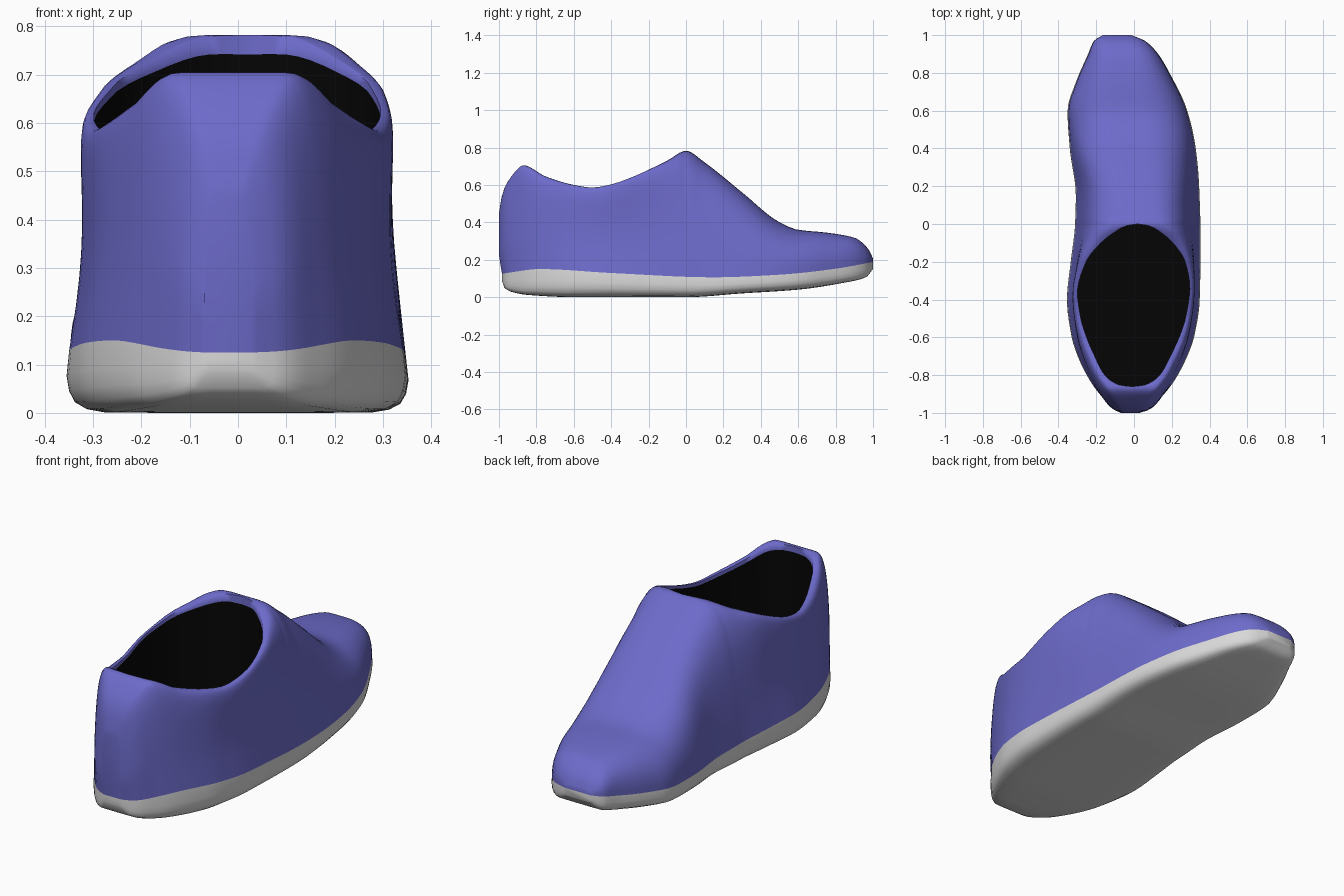
import bpy, bmesh, math

if "Cube" in bpy.data.objects:
    bpy.data.objects.remove(bpy.data.objects["Cube"])

# ---------- helpers ----------
def curve(*pts):
    """Smooth monotone curve through (y, value) points."""
    n = len(pts)
    d = [(pts[i+1][1]-pts[i][1])/(pts[i+1][0]-pts[i][0]) for i in range(n-1)]
    m = [d[0]] + [0 if a*b <= 0 else 2*a*b/(a+b) for a, b in zip(d, d[1:])] + [d[-1]]
    def f(y):
        y = min(max(y, pts[0][0]), pts[-1][0])
        i = max(k for k in range(n-1) if pts[k][0] <= y)
        h = pts[i+1][0]-pts[i][0]
        t = (y-pts[i][0])/h
        return ((2*t**3-3*t*t+1)*pts[i][1] + (t**3-2*t*t+t)*h*m[i]
                + (3*t*t-2*t**3)*pts[i+1][1] + (t**3-t*t)*h*m[i+1])
    return f

def material(name, rgb):
    mat = bpy.data.materials.new(name)
    mat.diffuse_color = (*rgb, 1)
    mat.use_nodes = True
    mat.node_tree.nodes["Principled BSDF"].inputs["Base Color"].default_value = mat.diffuse_color
    return mat

def make_object(name, strips, caps, mat, flip=False):
    """Skin grids of points (lists of rows) and add cap polygons."""
    bm = bmesh.new()
    for rows in strips:
        vs = [[bm.verts.new(p) for p in r] for r in rows]
        for a, b in zip(vs, vs[1:]):
            for i in range(len(a)-1):
                bm.faces.new((a[i], a[i+1], b[i+1], b[i]))
    for c in caps:
        bm.faces.new([bm.verts.new(p) for p in c])
    bmesh.ops.remove_doubles(bm, verts=bm.verts, dist=1e-4)
    bmesh.ops.dissolve_degenerate(bm, edges=bm.edges, dist=1e-5)
    bmesh.ops.recalc_face_normals(bm, faces=bm.faces)
    if flip:
        bmesh.ops.reverse_faces(bm, faces=bm.faces)
    me = bpy.data.meshes.new(name)
    bm.to_mesh(me)
    bm.free()
    me.materials.append(mat)
    ob = bpy.data.objects.new(name, me)
    bpy.context.collection.objects.link(ob)
    bpy.ops.object.select_all(action='DESELECT')
    ob.select_set(True)
    bpy.context.view_layer.objects.active = ob
    bpy.ops.object.shade_smooth_by_angle(angle=math.radians(75))
    return ob

def spaced(a, b, n):
    return [a + (b-a)*(1-math.cos(math.pi*i/n))/2 for i in range(n+1)]

# ---------- shape curves along the length ----------
left = curve((-1, -.07), (-.98, -.115), (-.9, -.187), (-.8, -.25), (-.7, -.298), (-.6, -.33),
             (-.4, -.355), (-.2, -.335), (0, -.312), (.15, -.308), (.4, -.34), (.6, -.352),
             (.75, -.308), (.9, -.243), (.97, -.212), (1, -.165))
right = curve((-1, .03), (-.98, .09), (-.9, .165), (-.8, .232), (-.7, .282), (-.6, .318),
              (-.4, .348), (-.1, .353), (.2, .345), (.4, .327), (.6, .282), (.8, .188),
              (.9, .128), (.97, .058), (1, -.015))
bottom = curve((-1, .09), (-.985, .05), (-.95, .03), (-.85, .012), (-.6, 0), (0, 0),
               (.3, .02), (.6, .04), (.85, .078), (.96, .105), (1, .15))
sole_line = curve((-1, .125), (-.95, .132), (-.78, .15), (-.4, .129), (.15, .106), (.5, .12),
                  (.8, .152), (1, .188))
top = curve((-1, .45), (-.98, .56), (-.93, .65), (-.87, .705), (-.75, .645), (-.6, .6),
            (-.5, .586), (-.4, .603), (-.3, .637), (-.1, .73), (0, .782), (.1, .72), (.3, .56),
            (.5, .4), (.6, .36), (.75, .345), (.9, .318), (.95, .285), (.985, .24), (1, .205))
opening = curve((-.86, 0), (-.855, .06), (-.8, .145), (-.7, .2), (-.6, .245), (-.5, .277),
                (-.35, .297), (-.2, .262), (-.1, .19), (-.04, .115), (-.008, .055), (0, 0))
# half width of the flat crest, always a little wider than the opening
crest = curve((-1, .02), (-.93, .07), (-.86, .11), (-.8, .152), (-.7, .206), (-.6, .25),
              (-.5, .281), (-.35, .301), (-.2, .267), (-.1, .196), (-.04, .128), (0, .085),
              (.1, .065), (.3, .055), (.8, .04), (1, .02))
lip = curve((-.86, .03), (-.7, .018), (-.3, .015), (-.1, .025), (0, .04))
pinch = curve((-1, .0), (-.75, .05), (-.4, .07), (.2, .055), (.6, 0), (1, 0))
squareness = curve((-1, 2.8), (-.4, 2.9), (-.1, 2.6), (.1, 2.35), (.5, 2.3), (1, 2.6))
tuck = curve((-1, .016), (-.8, 0), (1, 0))      # sole sits in slightly at the heel

heel_ys, open_ys, toe_ys = spaced(-1, -.86, 10), spaced(-.86, 0, 32), spaced(0, 1, 36)
ys = heel_ys[:-1] + open_ys + toe_ys[1:]

def middle(y):
    return (left(y)+right(y))/2

def upper_side(y, side, n=16):
    """Wall from the sole line up to the crest, then in to the rim or centre line."""
    m, w = middle(y), crest(y)
    h = (right(y)-left(y))/2*.985
    e = 2/squareness(y)
    pts = []
    for i in range(n+1):
        a = math.pi/2*i/n
        c, s = max(math.cos(a), 0)**e if i < n else 0, math.sin(a)**e
        x = (w + (h-w)*c) * (1 - pinch(y)*math.sin(math.pi*s))
        pts.append((m + side*x, y + tuck(y)*max(0, 1-s/.3),
                    sole_line(y) + (top(y)-sole_line(y))*s))
    return pts + [rim(y, side, top(y))]

def sole_side(y, side):
    """From the centre of the tread round the edge to the sole line."""
    m, h = middle(y), (right(y)-left(y))/2
    zb, zs = bottom(y), sole_line(y)
    prof = ((0, 0), (.45, 0), (.78, .01), (.88, .06), (.95, .17), (.985, .35), (1, .6), (.985, 1))
    return [(m + side*h*x, y + tuck(y), zb + (zs-zb)*z) for x, z in prof]

def rim(y, side, z):
    return (middle(y) + side*opening(y), y, z)

blue = material("blue_upper", (.152, .147, .595))
grey = material("light_grey_sole", (.69, .69, .69))
black = material("black_lining", (.0015, .0015, .0015))

# ---------- upper: two walls, ends, and the lip turned into the opening ----------
strips = [[upper_side(y, s) for y in ys] for s in (-1, 1)]
strips += [[[rim(y, s, top(y)), rim(y, s, top(y)-lip(y))] for y in open_ys] for s in (-1, 1)]
caps = [upper_side(y, -1) + upper_side(y, 1)[-2::-1] for y in (-1, 1)]
make_object("shoe_upper", strips, caps, blue)

# ---------- sole ----------
strips = [[sole_side(y, s) for y in ys] for s in (-1, 1)]
caps = [sole_side(y, -1)[::-1] + sole_side(y, 1)[1:] for y in (-1, 1)]
make_object("shoe_sole", strips, caps, grey)

# ---------- dark lining: a cup below the lip ----------
FLOOR = .16
strips = [[[rim(y, s, top(y)-lip(y)), rim(y, s, FLOOR)] for y in open_ys] for s in (-1, 1)]
floor = [rim(y, 1, FLOOR) for y in open_ys] + [rim(y, -1, FLOOR) for y in open_ys[-2:0:-1]]
make_object("shoe_lining", strips, [floor], black, flip=True)
